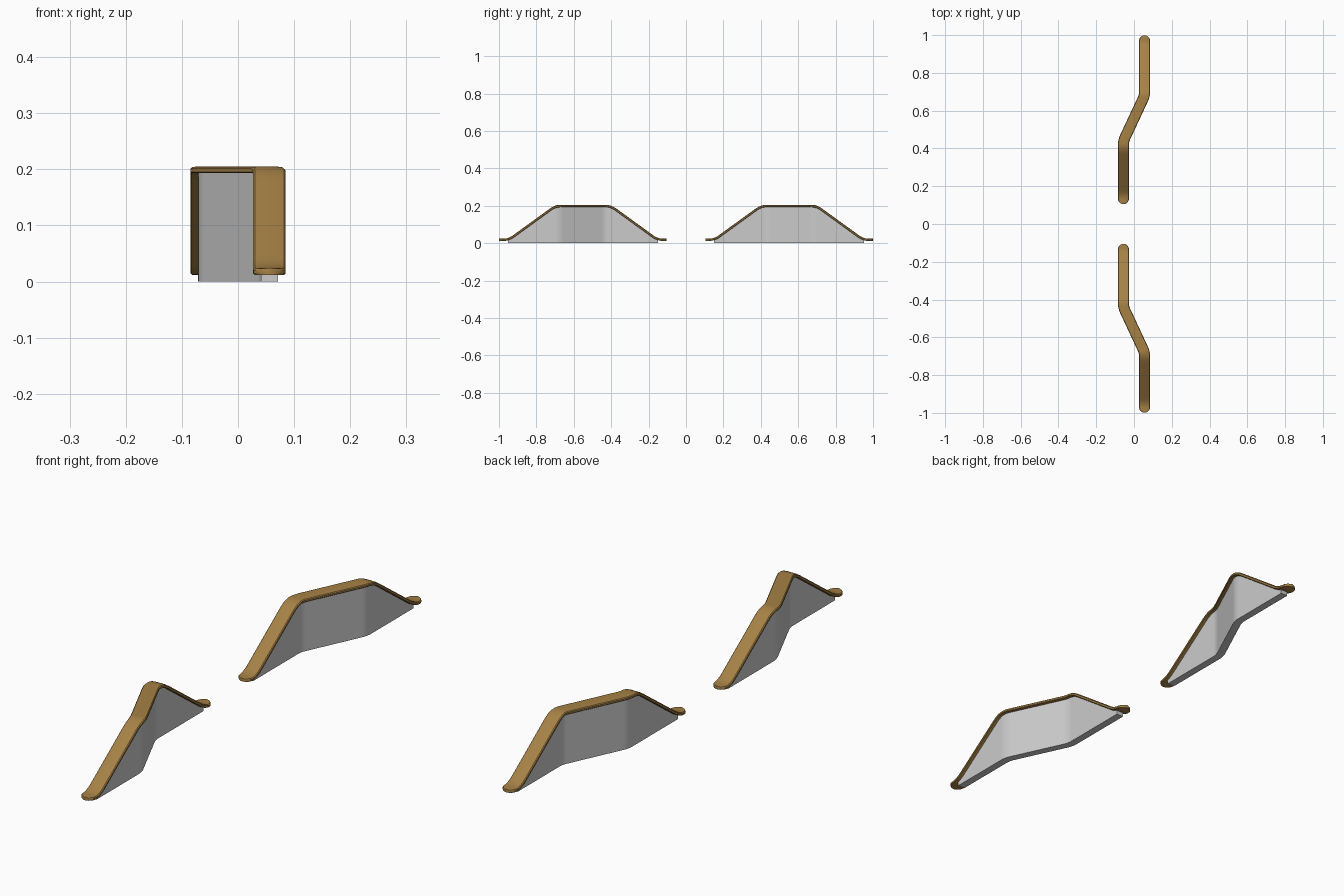
import bpy, bmesh, math
from mathutils import Vector

if "Cube" in bpy.data.objects:
    bpy.data.objects.remove(bpy.data.objects["Cube"])

PLAN = [(0.10, -0.056), (0.44, -0.056), (0.68, 0.056), (1.0, 0.056)]   # y, x
ELEV = [(0.10, 0.018), (0.152, 0.018), (0.402, 0.199), (0.698, 0.199),
        (0.948, 0.018), (1.0, 0.018)]                                # y, z
Y0, Y1 = 0.105, 0.995
HALF = 0.029


def lerp(pts, y):
    if y <= pts[0][0]:
        return pts[0][1]
    for (a, va), (b, vb) in zip(pts, pts[1:]):
        if y <= b:
            return va + (vb - va) * (y - a) / (b - a)
    return pts[-1][1]


def smooth(pts, y, w):
    # rounded corners: average over a small window
    n = 24
    return sum(lerp(pts, y + w * (2 * (i + 0.5) / n - 1)) for i in range(n)) / n


def centre(y):
    return Vector((smooth(PLAN, y, 0.02), y, smooth(ELEV, y, 0.028)))


def stations(lo, hi):
    ys = {lo, hi}
    for pts, w in ((PLAN, 0.02), (ELEV, 0.028)):
        for y, _ in pts[1:-1]:
            ys.update(round(y + w * k / 3, 4) for k in range(-3, 4))
    return sorted(y for y in ys if lo <= y <= hi)


def frame(y):
    t = centre(y + 0.002) - centre(y - 0.002)
    side = Vector((t.y, -t.x, 0)).normalized()
    return side, side.cross(t).normalized()


def skin(name, rings, mat=None):
    bm = bmesh.new()
    vr = [[bm.verts.new(p) for p in r] for r in rings]
    n = len(vr[0])
    for a, b in zip(vr, vr[1:]):
        for i in range(n):
            j = (i + 1) % n
            bm.faces.new((a[i], a[j], b[j], b[i]))
    bm.faces.new(vr[0])
    bm.faces.new(vr[-1])
    bmesh.ops.recalc_face_normals(bm, faces=bm.faces)
    me = bpy.data.meshes.new(name)
    bm.to_mesh(me)
    bm.free()
    ob = bpy.data.objects.new(name, me)
    bpy.context.collection.objects.link(ob)
    if mat:
        me.materials.append(mat)
    bpy.context.view_layer.objects.active = ob
    ob.select_set(True)
    bpy.ops.object.shade_smooth_by_angle(angle=math.radians(30))
    ob.select_set(False)
    # second barrier mirrored across y = 0
    m = ob.modifiers.new("mirror", 'MIRROR')
    m.use_axis = (False, True, False)
    return ob


wood = bpy.data.materials.new("wood")
wood.diffuse_color = (0.38, 0.22, 0.06, 1)
wood.use_nodes = True
wood.node_tree.nodes["Principled BSDF"].inputs["Base Color"].default_value = wood.diffuse_color

# handrail: shallow rounded profile swept along the path with round ends
profile = [(-0.93, -0.006), (0.93, -0.006), (1, -0.004), (1, 0.002), (0.9, 0.005),
           (0.6, 0.006), (-0.6, 0.006), (-0.9, 0.005), (-1, 0.002), (-1, -0.004)]
caps = [(HALF * (1 - math.cos(a)), max(math.sin(a), 0.06))
        for a in (math.radians(15 * k) for k in range(7))]
sections = [(Y0 + d, s) for d, s in caps]
sections += [(y, 1) for y in stations(Y0 + HALF + 0.002, Y1 - HALF - 0.002)]
sections += [(Y1 + 0.004 - d, s) for d, s in reversed(caps)]
sections.sort()
rings = []
for y, s in sections:
    side, up = frame(y)
    if up.z < 0:
        up = -up
    c = centre(y)
    rings.append([c + side * (u * s * HALF) + up * v for u, v in profile])
skin("handrail", rings, wood)

# wall panel from the ground up to the rail
rings = []
for y in stations(0.15, 0.952):
    side, _ = frame(y)
    c = centre(y)
    o = side * 0.015
    lo = Vector((c.x, c.y, 0))
    zt = Vector((c.x, c.y, c.z - 0.001))
    rings.append([lo - o, lo + o, zt + o, zt - o])
skin("wall_panel", rings)
